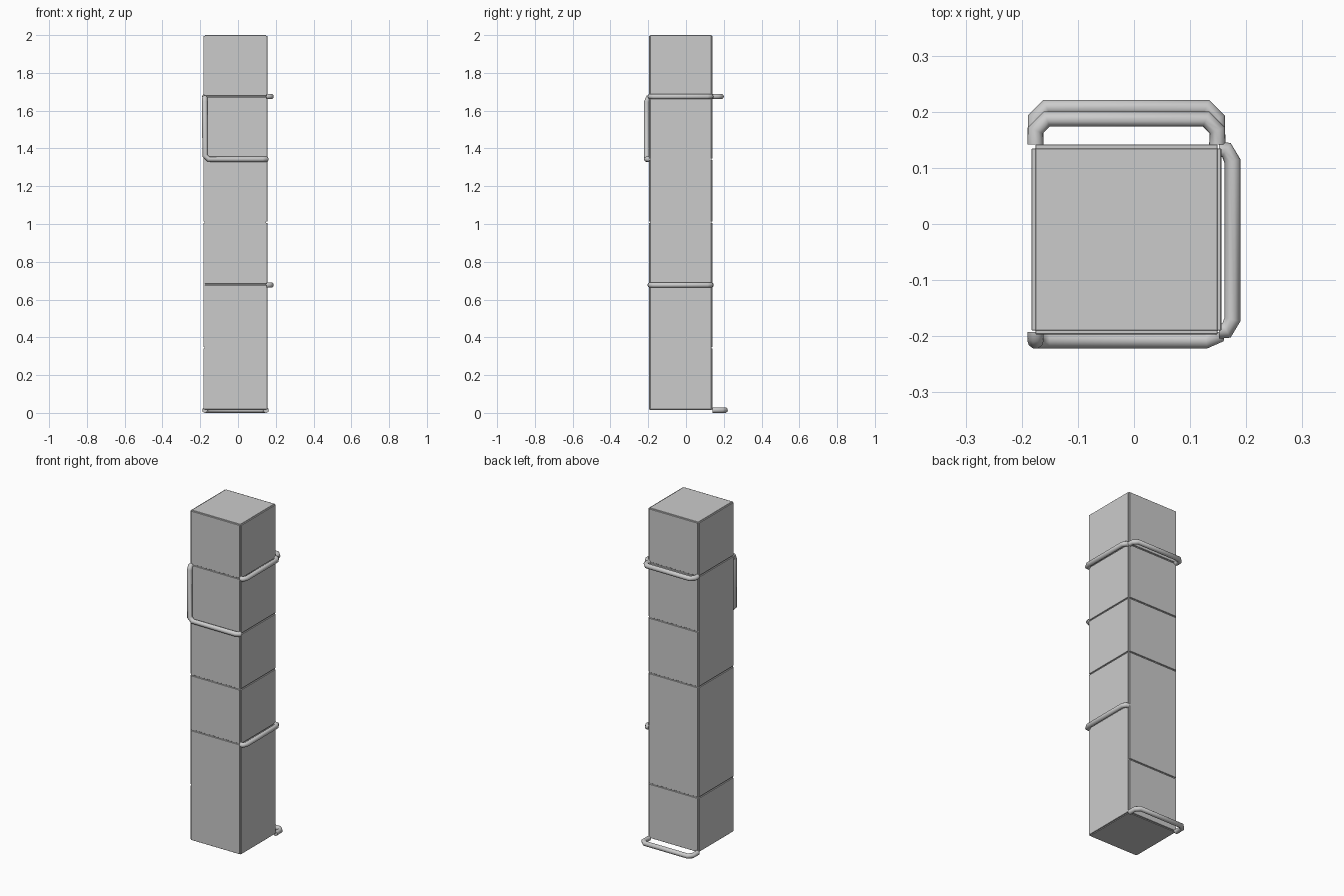
import bpy
from mathutils import Vector

if "Cube" in bpy.data.objects:
    bpy.data.objects.remove(bpy.data.objects["Cube"])

CX, CY = -0.0135, -0.0275      # column axis
HALF = 0.169                   # outer half width
Z0, Z1 = 0.015, 2.0
T, GAP = 0.006, 0.007          # panel thickness and seam width


def box(name, lo, hi, bevel=0.0):
    lo, hi = Vector(lo), Vector(hi)
    bpy.ops.mesh.primitive_cube_add(size=1, location=(lo + hi) / 2)
    o = bpy.context.object
    o.name = name
    o.scale = hi - lo
    bpy.ops.object.transform_apply(location=False, rotation=False, scale=True)
    if bevel:
        m = o.modifiers.new("edge", 'BEVEL')
        m.width, m.segments = bevel, 1
    return o


def tube(name, pts, radius=0.0145, cut=0.02):
    # polyline tube with clipped corners
    p = [Vector(q) for q in pts]
    path = [p[0]]
    for a, b, c in zip(p, p[1:], p[2:]):
        for end in (a, c):
            d = end - b
            path.append(b + d.normalized() * min(cut, d.length * 0.45))
    path.append(p[-1])
    cu = bpy.data.curves.new(name, 'CURVE')
    cu.dimensions = '3D'
    cu.bevel_depth, cu.bevel_resolution = radius, 3
    cu.use_fill_caps = True
    s = cu.splines.new('POLY')
    s.points.add(len(path) - 1)
    for sp, q in zip(s.points, path):
        sp.co = (*q, 1)
    o = bpy.data.objects.new(name, cu)
    bpy.context.collection.objects.link(o)
    return o


# inner column
c = HALF - T
box("core", (CX - c, CY - c, Z0 + T), (CX + c, CY + c, Z1 - T))

# face panels: seam heights differ on each side
seams = {
    "front": (0.68, 1.01, 1.343, 1.675),
    "right": (0.68, 1.01, 1.343, 1.675),
    "back": (0.345, 1.01, 1.343, 1.675),
    "left": (0.345, 1.01, 1.675),
}
w = c - 0.001
for side, levels in seams.items():
    zs = (Z0, *levels, Z1)
    for i, (a, b) in enumerate(zip(zs, zs[1:])):
        a, b = a + GAP / 2, b - GAP / 2
        s = 1 if side in ("right", "back") else -1
        near, far = sorted((s * c * 0.98, s * HALF))
        if side in ("left", "right"):
            lo, hi = (CX + near, CY - w, a), (CX + far, CY + w, b)
        else:
            lo, hi = (CX - w, CY + near, a), (CX + w, CY + far, b)
        box(f"{side}_panel_{i + 1}", lo, hi, 0.001)
box("top_panel", (CX - w, CY - w, Z1 - 0.01), (CX + w, CY + w, Z1), 0.001)
box("bottom_panel", (CX - w, CY - w, Z0), (CX + w, CY + w, Z0 + 0.01), 0.001)

# back loops
xl, xr, yb = -0.1755, 0.1485, CY + HALF
for name, z, y in (("upper_back_loop", 1.675, 0.187), ("lower_back_loop", 0.0145, 0.208)):
    tube(name, [(xl, yb, z), (xl, y, z), (xr, y, z), (xr, yb, z)])

# right side bars
xs = CX + HALF
for name, z in (("upper_right_bar", 1.675), ("lower_right_bar", 0.677)):
    tube(name, [(xs - 0.004, -0.19, z), (0.1755, -0.19, z),
                (0.1755, 0.132, z), (xs - 0.004, 0.132, z)])

# front corner bar
yf = CY - HALF
tube("front_corner_bar", [(xl, yf + 0.004, 1.668), (xl, -0.208, 1.668),
                          (xl, -0.208, 1.343), (xr, -0.208, 1.343), (xr, yf + 0.004, 1.343)])
for o in bpy.data.objects:
    o.select_set(False)
